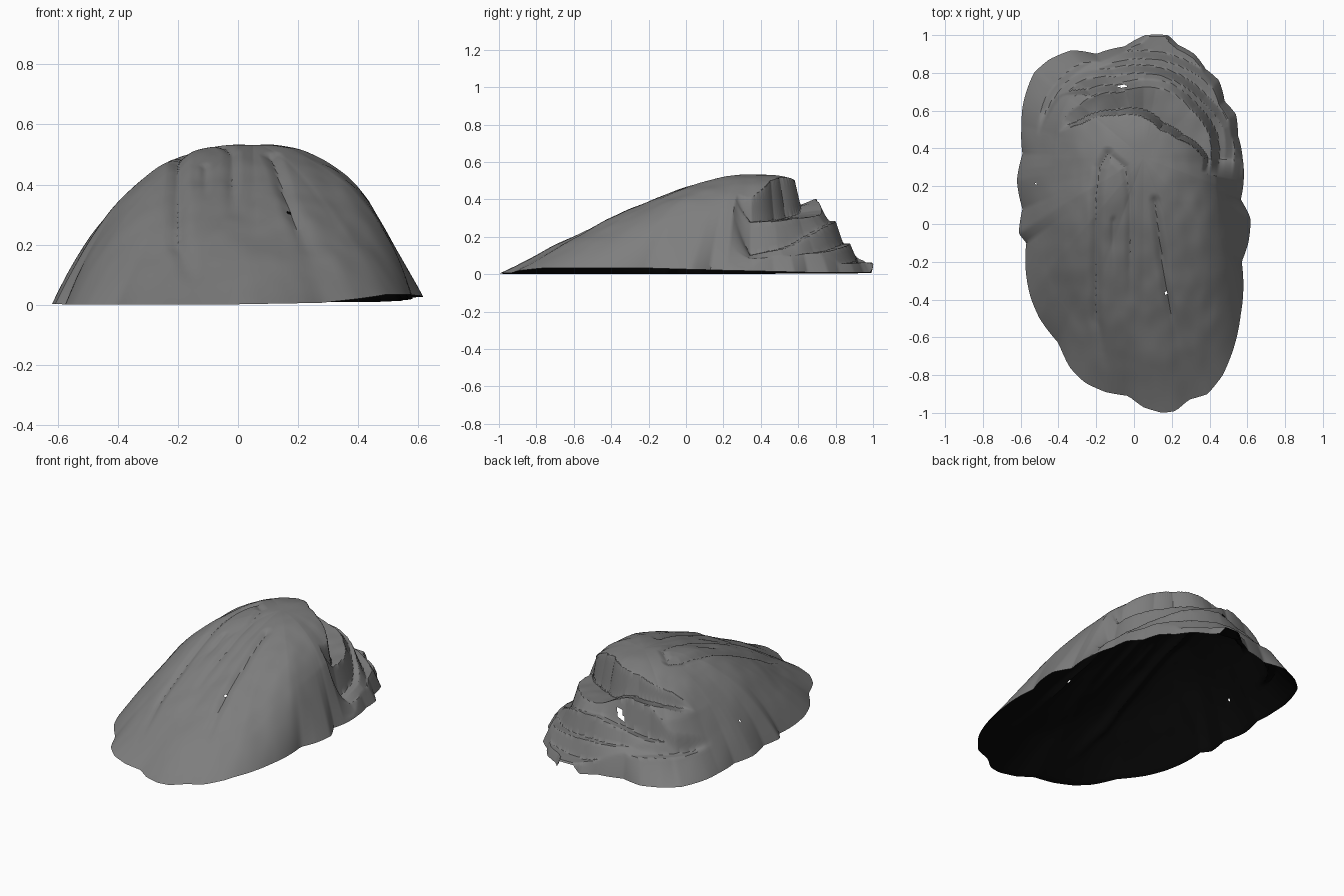
import bpy
import bmesh
import math
from mathutils import Vector, noise

SEGMENTS, RINGS = 360, 84
SUMMIT = Vector((0.05, 0.35))
PEAK = 0.538
SHELL = 0.005

# Footprint of the boulder, seen from above
FOOTPRINT = [
    (.06, 1), (.18, 1), (.23, .95), (.32, .9), (.38, .82), (.45, .76), (.48, .65),
    (.54, .58), (.55, .47), (.575, .35), (.58, .22), (.565, .13), (.617, .03),
    (.605, -.1), (.57, -.2), (.565, -.48), (.53, -.65), (.47, -.8), (.39, -.9),
    (.29, -.93), (.22, -.99), (.15, -1), (.05, -.97), (-.03, -.91), (-.15, -.89),
    (-.26, -.84), (-.34, -.76), (-.4, -.63), (-.5, -.5), (-.55, -.38), (-.575, -.22),
    (-.57, -.1), (-.61, -.05), (-.59, .08), (-.62, .23), (-.59, .37), (-.595, .52),
    (-.59, .62), (-.53, .8), (-.45, .87), (-.33, .92), (-.2, .9), (-.05, .94)]

# Steepness of the dome, height of its rim and hollow above its flared skirt,
# by compass angle around the summit
STEEPNESS = [(-150, 2.6), (-130, 2.3), (-110, 1.75), (-90, 1.55), (-70, 1.75),
             (-50, 2.3), (-20, 2.7), (0, 2.7), (60, 3), (100, 3), (140, 2.4), (180, 2.6)]
RIM = [(-180, .008), (-95, .006), (-80, .012), (-68, .04), (-45, .038), (-20, .028),
       (40, .015), (77, .015), (80, .06), (88, .06), (91, .012)]
FLARE = [(-175, 0), (-50, 0), (-20, .025), (20, .03), (60, 0), (115, 0), (140, .04),
         (165, .03)]

# Ledges at the back: distance of each lip from the summit, and ledge height, by angle
LIPS = [
    [(0, .3), (30, .2), (60, .17), (90, .215), (120, .25), (150, .35), (165, .44)],
    [(0, .36), (20, .37), (45, .36), (70, .38), (110, .37), (130, .43), (145, .53)],
    [(0, .43), (20, .45), (45, .43), (90, .45), (110, .46), (130, .53), (145, .6)],
    [(0, .48), (45, .52), (110, .53)]]
LEDGES = [
    [(0, .28), (45, .3), (90, .33), (105, .36), (140, .36), (160, .33)],
    [(0, .11), (30, .16), (60, .25), (90, .29), (115, .24), (130, .2)],
    [(0, .09), (45, .12), (90, .17)],
    [(0, .04), (45, .06), (90, .07), (115, .14)]]

# Weathered grooves on the front slope: path, half width, depth
GROOVES = [
    ([(-.14, .37), (-.18, .3), (-.2, .15), (-.2, -.5), (-.15, -.78)], .045, .022),
    ([(-.11, .02), (-.11, -.28)], .025, .01),
    ([(-.12, .36), (-.05, .3), (-.02, .15), (-.02, -.42)], .035, .013),
    ([(.11, .12), (.17, -.35), (.24, -.66)], .04, .02)]

# Small worn holes: centre and half widths
HOLES = [(-.06, .73, .025, .008), (.17, -.37, .007, .007), (-.52, .21, .005, .005)]


def clamp(v):
    return max(0.0, min(1.0, v))


def around(table, angle):
    """Linear lookup in a table of (angle, value) that wraps round the circle."""
    keys = sorted(table)
    keys = [(keys[-1][0] - 360, keys[-1][1])] + keys + [(keys[0][0] + 360, keys[0][1])]
    for (a, u), (b, v) in zip(keys, keys[1:]):
        if a <= angle <= b:
            return u + (v - u) * (angle - a) / max(b - a, 1e-6)
    return keys[0][1]


def along(table, angle):
    """Linear lookup that holds the end values."""
    return around(table, max(table[0][0], min(table[-1][0], angle)))


def to_polar(p):
    d = Vector(p) - SUMMIT
    return math.degrees(math.atan2(d.y, d.x)), d.length


def groove_depth(p):
    total = 0.0
    for path, width, depth in GROOVES:
        dist = 9.0
        for a, b in zip(path, path[1:]):
            a, b = Vector(a), Vector(b)
            s = clamp((p - a).dot(b - a) / (b - a).length_squared)
            dist = min(dist, (p - a.lerp(b, s)).length)
        # Grooves run out gently at their lower ends
        fade = clamp((p.y - path[-1][1]) / 0.25)
        total = max(total, depth * fade * clamp(1 - dist / width) ** 1.5)
    return total


def ledge_height(angle, r):
    lips = [along(lip, angle) for lip in LIPS]
    levels = [along(level, angle) for level in LEDGES]
    # Upstanding lip on the highest ledge
    raised = 0.05 * clamp(1 - abs(angle - 115) / 35)
    levels[0] += raised * clamp((r - lips[0]) / (lips[1] - lips[0]))
    z = PEAK
    for lip, level in zip(lips, levels):
        z += (min(z, level) - z) * clamp((r - lip) / 0.04)
    return z


def surface_height(p, angle, t):
    rim = around(RIM, angle)
    dome = rim + (PEAK - rim) * (1 - t ** around(STEEPNESS, angle))
    dome -= around(FLARE, angle) * math.sin(math.pi * clamp((t - 0.7) / 0.3))
    # Ledges fade into the dome at both sides of the back
    fade = clamp((angle + 14) / 13) * clamp((168 - angle) / 14)
    if fade > 0:
        stepped = min(dome, ledge_height(angle, (p - SUMMIT).length))
        stepped = max(stepped, rim)
        dome += (stepped - dome) * fade
    rough = noise.noise(Vector((p.x * 5, p.y * 4, 0.3))) * 0.01
    rough += noise.noise(Vector((p.x * 14, p.y * 9, 2.7))) * 0.005
    strength = clamp(t * 3) * clamp((1 - t) * 6)
    return max(0.0, dome + rough * strength - groove_depth(p))


def is_worn(face):
    c = face.calc_center_median()
    return any(math.hypot((c.x - x) / w, (c.y - y) / h) < 1 for x, y, w, h in HOLES)


def add_lining(bm):
    """Dark inner skin just under the outer one, meeting it at the open edges."""
    bm.normal_update()
    inset = {v: 0 if v.is_boundary else SHELL for v in bm.verts}
    copy = bmesh.ops.duplicate(bm, geom=bm.verts[:] + bm.edges[:] + bm.faces[:])
    for v, depth in inset.items():
        copy["vert_map"][v].co = v.co - v.normal * depth
    lining = [g for g in copy["geom"] if isinstance(g, bmesh.types.BMFace)]
    bmesh.ops.reverse_faces(bm, faces=lining)
    for f in lining:
        f.material_index = 1


def build_boulder():
    outline = [to_polar(p) for p in FOOTPRINT]
    angles = [-180 + 360 * i / SEGMENTS for i in range(SEGMENTS)]
    radii = [around(outline, a) for a in angles]
    spread = range(-20, 21)
    soft = [sum(radii[(i + k) % SEGMENTS] for k in spread) / len(spread)
            for i in range(SEGMENTS)]

    bm = bmesh.new()
    top = bm.verts.new((SUMMIT.x, SUMMIT.y, PEAK))
    previous = None
    for ring in range(1, RINGS + 1):
        t = ring / RINGS
        verts = []
        for a, edge, smooth in zip(angles, radii, soft):
            # Scallops of the rim fade towards the summit
            r = t * (smooth + (edge - smooth) * t ** 6)
            direction = Vector((math.cos(math.radians(a)), math.sin(math.radians(a))))
            p = SUMMIT + direction * r
            verts.append(bm.verts.new((p.x, p.y, surface_height(p, a, t))))
        for i in range(SEGMENTS):
            j = (i + 1) % SEGMENTS
            if previous is None:
                bm.faces.new((top, verts[i], verts[j]))
            else:
                bm.faces.new((previous[i], verts[i], verts[j], previous[j]))
        previous = verts

    worn = [f for f in bm.faces if is_worn(f)]
    bmesh.ops.delete(bm, geom=worn, context='FACES')
    lowest = min(v.co.z for v in bm.verts)
    bmesh.ops.translate(bm, verts=bm.verts[:], vec=(0, 0, -lowest))
    add_lining(bm)
    mesh = bpy.data.meshes.new("boulder")
    bm.to_mesh(mesh)
    bm.free()
    return mesh


def make_material(name, level):
    mat = bpy.data.materials.new(name)
    mat.use_nodes = True
    mat.diffuse_color = (level, level, level, 1)
    shader = next(n for n in mat.node_tree.nodes if n.type == 'BSDF_PRINCIPLED')
    shader.inputs["Base Color"].default_value = (level, level, level, 1)
    return mat


cube = bpy.data.objects.get("Cube")
if cube:
    bpy.data.objects.remove(cube, do_unlink=True)

# Hollow boulder shell, open underneath
boulder = bpy.data.objects.new("boulder", build_boulder())
bpy.context.collection.objects.link(boulder)
boulder.data.materials.append(make_material("stone grey", 0.21))
boulder.data.materials.append(make_material("hollow black", 0.002))
bpy.ops.object.select_all(action='DESELECT')
boulder.select_set(True)
bpy.context.view_layer.objects.active = boulder
bpy.ops.object.shade_smooth_by_angle(angle=math.radians(35))
